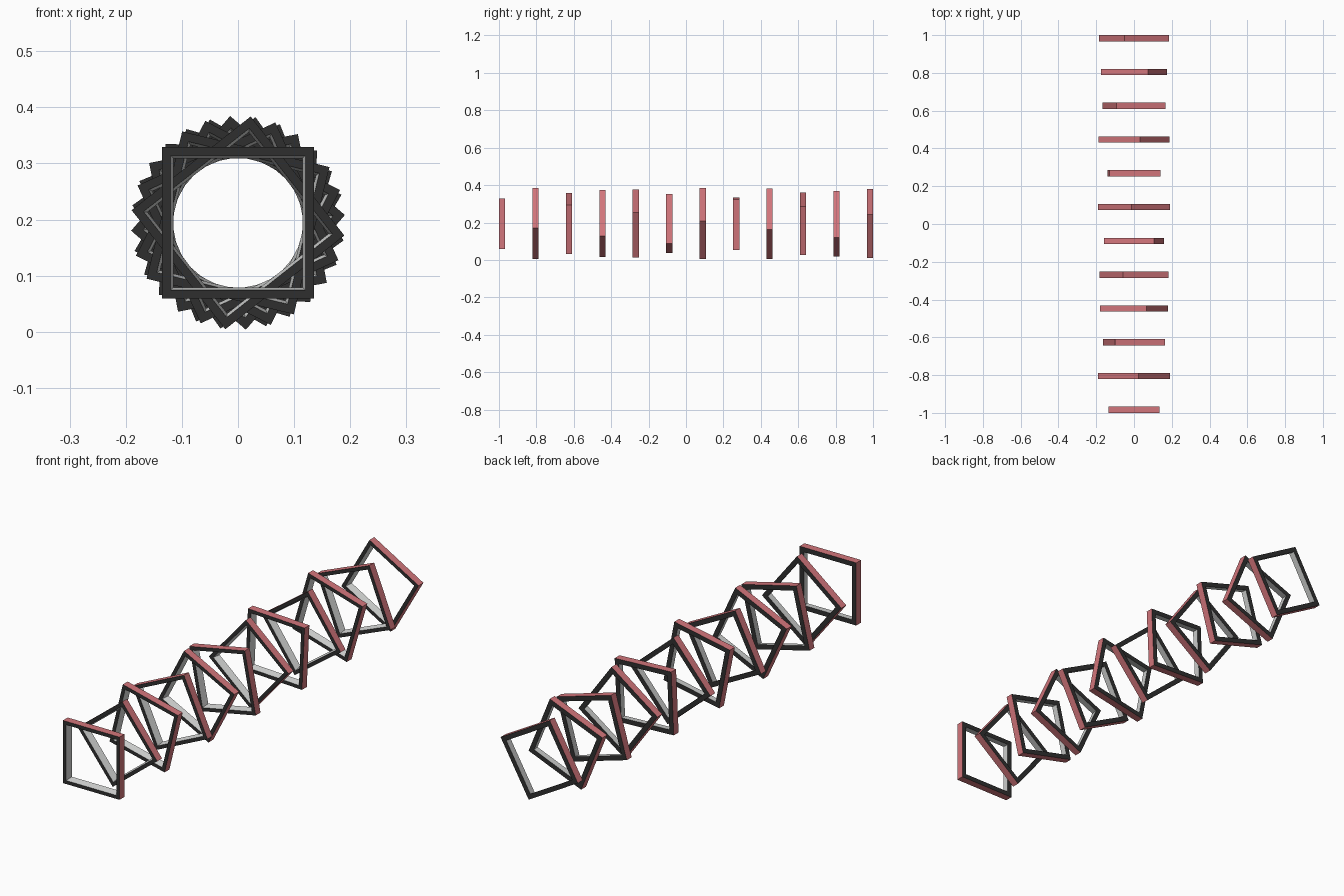
import bpy
import bmesh
from math import radians, sin, cos

cube = bpy.data.objects.get("Cube")
if cube:
    bpy.data.objects.remove(cube, do_unlink=True)


def make_material(name, color):
    mat = bpy.data.materials.new(name)
    mat.use_nodes = True
    mat.diffuse_color = color
    mat.node_tree.nodes["Principled BSDF"].inputs["Base Color"].default_value = color
    return mat


MATERIALS = [
    make_material("charcoal", (0.028, 0.028, 0.028, 1)),
    make_material("rose", (0.65, 0.18, 0.2, 1)),
    make_material("pale_grey", (0.68, 0.69, 0.68, 1)),
]

COUNT = 12
TURN = radians(38.2)     # twist from one frame to the next
CENTRE_Z = 0.194
HALF = 0.135             # outer half width
INNER_FRONT = 0.120      # the opening narrows slightly toward the back
INNER_BACK = 0.115
DEPTH = 0.033

# Cross-section of the bar (half width, depth), one material per side:
# outer side, back, sloped inner side, front
PROFILE = [(HALF, -DEPTH / 2), (HALF, DEPTH / 2),
           (INNER_BACK, DEPTH / 2), (INNER_FRONT, -DEPTH / 2)]
SIDE_MATERIALS = [1, 0, 2, 0]
CORNERS = [(1, 1), (-1, 1), (-1, -1), (1, -1)]


def make_frame(name, y, angle):
    bm = bmesh.new()
    rings = [[bm.verts.new((sx * w, d, sz * w)) for sx, sz in CORNERS]
             for w, d in PROFILE]
    for i, slot in enumerate(SIDE_MATERIALS):
        a, b = rings[i], rings[(i + 1) % 4]
        for k in range(4):
            n = (k + 1) % 4
            face = bm.faces.new((a[k], a[n], b[n], b[k]))
            face.material_index = slot
    bmesh.ops.recalc_face_normals(bm, faces=bm.faces)
    mesh = bpy.data.meshes.new(name)
    bm.to_mesh(mesh)
    bm.free()
    for mat in MATERIALS:
        mesh.materials.append(mat)
    obj = bpy.data.objects.new(name, mesh)
    obj.location = (0, y, CENTRE_Z)
    obj.rotation_euler.y = -angle
    bpy.context.collection.objects.link(obj)


# Row of square frames, twisting from front to back
first = -1 + DEPTH / 2
step = -2 * first / (COUNT - 1)
for i in range(COUNT):
    make_frame(f"square_frame_{i + 1}", first + i * step, i * TURN)
